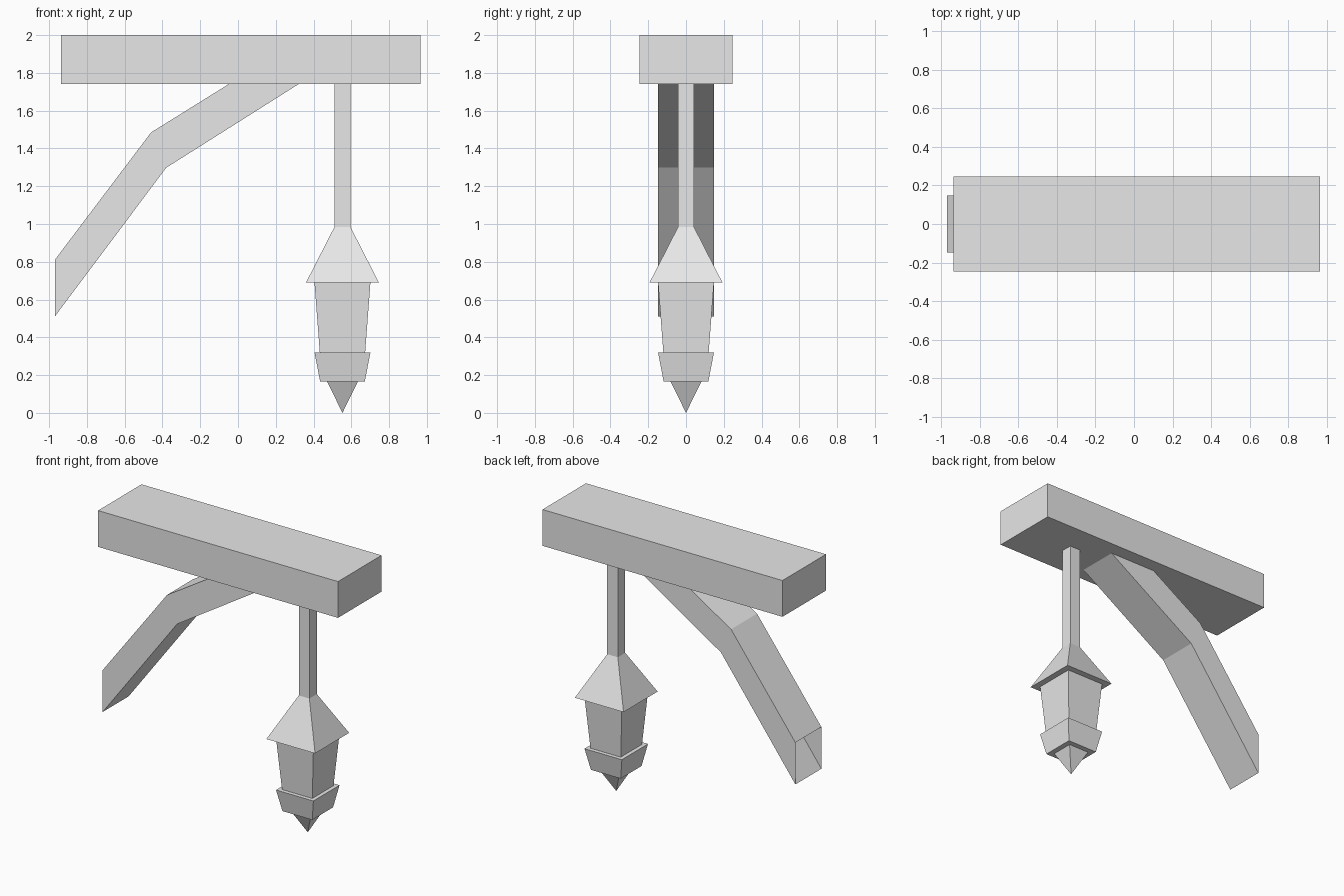
import bpy
import bmesh

if "Cube" in bpy.data.objects:
    bpy.data.objects.remove(bpy.data.objects["Cube"])

grey = bpy.data.materials.new("light_grey")
grey.diffuse_color = (0.8, 0.8, 0.8, 1)
grey.use_nodes = True
grey.node_tree.nodes["Principled BSDF"].inputs["Base Color"].default_value = grey.diffuse_color

LAMP_X = 0.553


def make_object(name, bm):
    bmesh.ops.recalc_face_normals(bm, faces=bm.faces)
    mesh = bpy.data.meshes.new(name)
    bm.to_mesh(mesh)
    bm.free()
    mesh.materials.append(grey)
    obj = bpy.data.objects.new(name, mesh)
    bpy.context.collection.objects.link(obj)
    return obj


def frustum(name, x, z0, z1, bottom, top):
    """Four-sided block; bottom and top are (half x, half y) sizes."""
    bm = bmesh.new()
    bmesh.ops.create_cube(bm, size=2)
    for v in bm.verts:
        hx, hy = top if v.co.z > 0 else bottom
        v.co = (x + v.co.x * hx, v.co.y * hy, z1 if v.co.z > 0 else z0)
    bmesh.ops.remove_doubles(bm, verts=bm.verts, dist=1e-5)
    return make_object(name, bm)


# Overhead beam
frustum("beam", 0.014, 1.74, 2.0, (0.951, 0.246), (0.951, 0.246))

# Bent brace: a rectangular sleeve with open ends, as (x, upper z / lower z) pairs
sections = [((-0.97, 0.81), (-0.97, 0.51)),
            ((-0.46, 1.485), (-0.38, 1.298)),
            ((-0.05, 1.74), (0.32, 1.74))]
bm = bmesh.new()
rings = []
for (ux, uz), (lx, lz) in sections:
    corners = [(ux, -0.147, uz), (ux, 0.147, uz), (lx, 0.147, lz), (lx, -0.147, lz)]
    rings.append([bm.verts.new(c) for c in corners])
for a, b in zip(rings, rings[1:]):
    for i in range(4):
        j = (i + 1) % 4
        bm.faces.new((a[i], a[j], b[j], b[i]))
make_object("brace", bm)

# Hanging lantern, from the rod down to the pointed tip
for name, z0, z1, low, high in [
    ("hanging_rod", 0.985, 1.74, 0.042, 0.042),
    ("lantern_roof", 0.69, 0.985, 0.193, 0.042),
    ("lantern_body", 0.32, 0.69, 0.12, 0.148),
    ("lantern_collar", 0.165, 0.32, 0.118, 0.148),
    ("lantern_tip", 0.0, 0.165, 0.0, 0.081),
]:
    frustum(name, LAMP_X, z0, z1, (low, low), (high, high))
